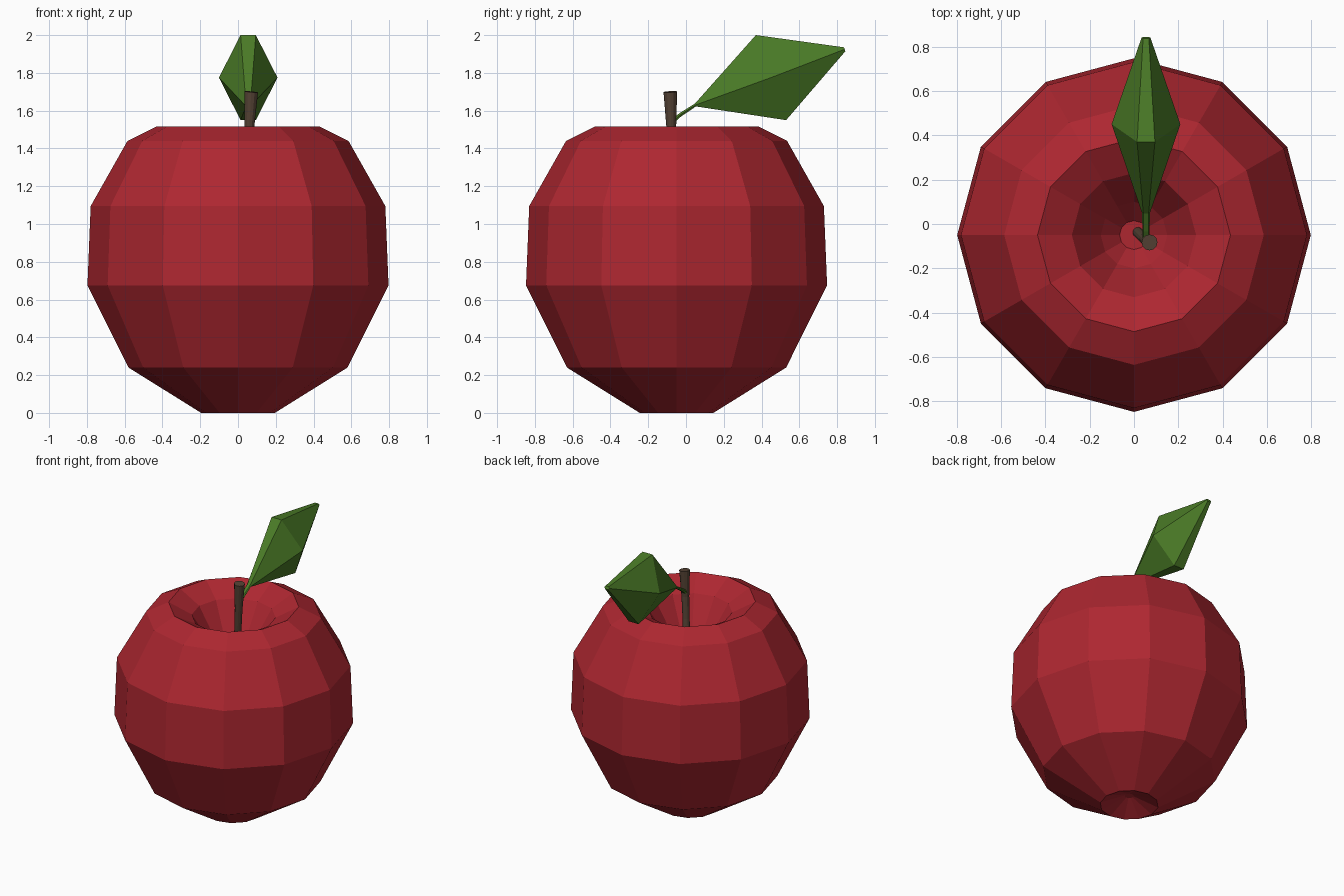
import bpy, bmesh, math
from mathutils import Vector

if "Cube" in bpy.data.objects:
    bpy.data.objects.remove(bpy.data.objects["Cube"])


def loft(name, rings, color, close_ends=True):
    """Skin a list of equal-length vertex rings with flat quads."""
    bm = bmesh.new()
    loops = [[bm.verts.new(p) for p in ring] for ring in rings]
    n = len(loops[0])
    for a, b in zip(loops, loops[1:]):
        for i in range(n):
            j = (i + 1) % n
            bm.faces.new((a[i], a[j], b[j], b[i]))
    if close_ends:
        bm.faces.new(loops[0][::-1])
        bm.faces.new(loops[-1])
    bmesh.ops.recalc_face_normals(bm, faces=bm.faces)
    mesh = bpy.data.meshes.new(name)
    bm.to_mesh(mesh)
    bm.free()
    mat = bpy.data.materials.new(name + "_color")
    mat.diffuse_color = color
    mat.use_nodes = True
    mat.node_tree.nodes["Principled BSDF"].inputs["Base Color"].default_value = mat.diffuse_color
    mesh.materials.append(mat)
    obj = bpy.data.objects.new(name, mesh)
    bpy.context.collection.objects.link(obj)
    return obj


def circle(center, axis, radius, n):
    """Ring of n points around center, perpendicular to axis."""
    q = Vector((0, 0, 1)).rotation_difference(Vector(axis))
    return [Vector(center) + q @ Vector((radius * math.cos(math.tau * i / n),
                                         radius * math.sin(math.tau * i / n), 0))
            for i in range(n)]


# Fruit body: 12-sided lathe from the base dimple up and down into the stem pit
profile = [(0.03, 0.07), (0.195, 0.0), (0.58, 0.24), (0.797, 0.675), (0.78, 1.095),
           (0.585, 1.44), (0.435, 1.515), (0.28, 1.43), (0.15, 1.22), (0.065, 1.13)]
loft("apple_body", [circle((0, -0.05, z), (0, 0, 1), r, 12) for r, z in profile],
     (0.42, 0.02, 0.03, 1))

# Stem: gently bent, flaring at the top
path = [((0.015, -0.035, 1.1), (0.12, -0.1, 1), 0.024),
        ((0.045, -0.065, 1.36), (0.1, -0.08, 1), 0.024),
        ((0.06, -0.078, 1.515), (0.06, -0.03, 1), 0.026),
        ((0.07, -0.083, 1.7), (0.1, -0.06, 1), 0.036)]
loft("stem", [circle(c, a, r, 12) for c, a, r in path], (0.09, 0.055, 0.035, 1))

# Leaf with its stalk: six-sided sections (y, z, half width, half height)
sections = [(-0.07, 1.545, 0.016, 0.012), (-0.03, 1.578, 0.016, 0.01),
            (0.05, 1.63, 0.018, 0.008), (0.45, 1.775, 0.155, 0.239),
            (0.84, 1.925, 0.02, 0.011)]
up = Vector((0, -0.335, 0.942))
hexagon = [(1, 0), (0.26, 1), (-0.26, 1), (-1, 0), (-0.26, -1), (0.26, -1)]
rings = []
for y, z, w, h in sections:
    flat = 1.0 if w > 0.1 else 2.5
    rings.append([Vector((0.054 + w * u * (flat if abs(u) < 1 else 1), y, z)) + up * h * v
                  for u, v in hexagon])
loft("leaf", rings, (0.07, 0.2, 0.02, 1))
